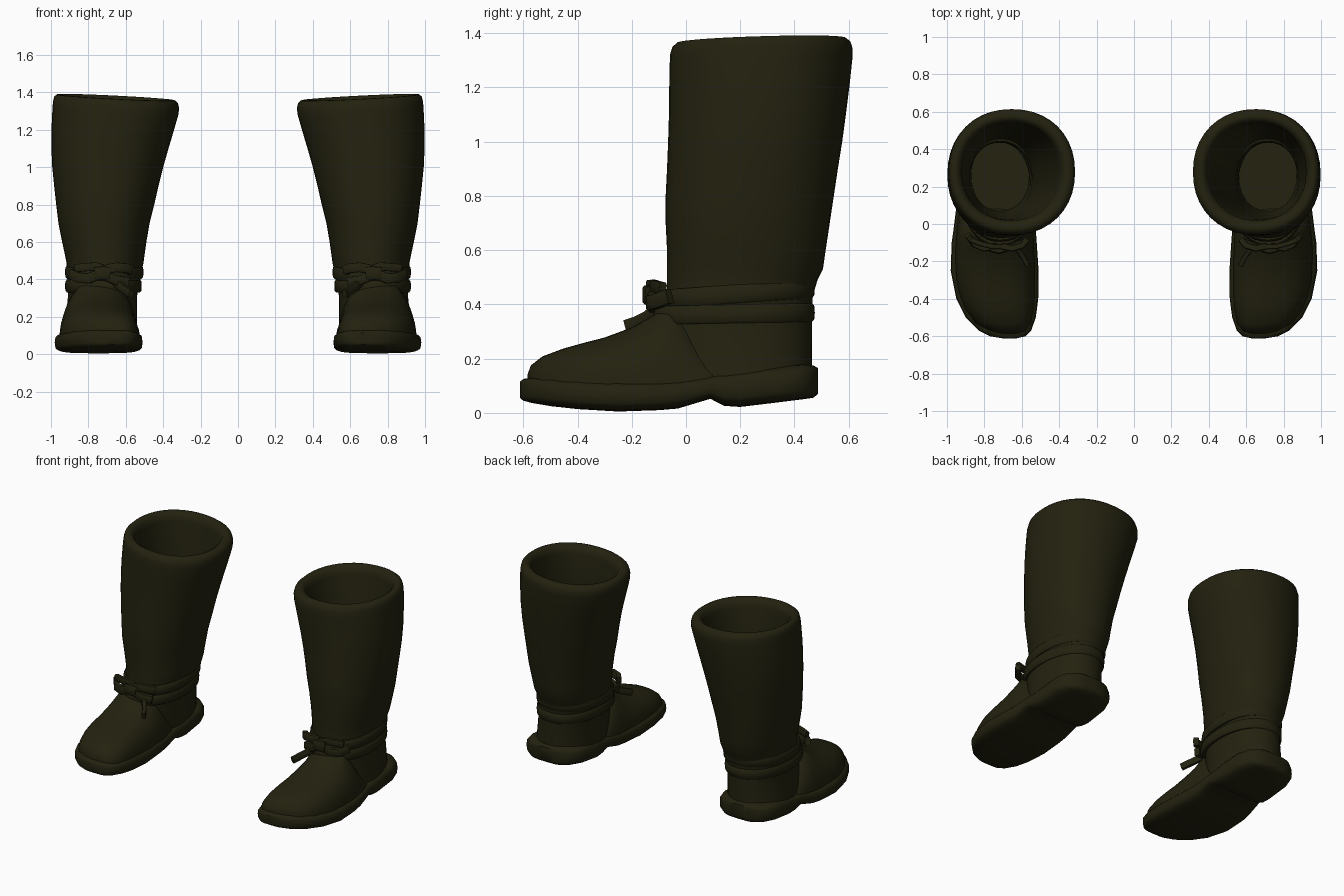
import bpy, bmesh, math
from mathutils import Vector

leather = bpy.data.materials.new("dark olive leather")
leather.diffuse_color = (0.017, 0.016, 0.005, 1)


def power(v, n):
    return math.copysign(abs(v) ** (2 / n), v)


def oval(x0, x1, y0, y1, n, count):
    """Superellipse points filling a box."""
    cx, cy, rx, ry = (x0 + x1) / 2, (y0 + y1) / 2, (x1 - x0) / 2, (y1 - y0) / 2
    angles = [2 * math.pi * i / count for i in range(count)]
    return [(cx + rx * power(math.cos(a), n), cy + ry * power(math.sin(a), n)) for a in angles]


def loft(name, rings, closed=False):
    """Skin rings of points, cap the ends, mirror to make the pair."""
    bm = bmesh.new()
    loops = [[bm.verts.new(p) for p in ring] for ring in rings]
    pairs = list(zip(loops, loops[1:]))
    if closed:
        pairs.append((loops[-1], loops[0]))
    for a, b in pairs:
        for i in range(len(a)):
            j = (i + 1) % len(a)
            bm.faces.new((a[i], a[j], b[j], b[i]))
    if not closed:
        bm.faces.new(loops[0][::-1])
        bm.faces.new(loops[-1])
    bmesh.ops.recalc_face_normals(bm, faces=bm.faces)
    mesh = bpy.data.meshes.new(name)
    bm.to_mesh(mesh)
    bm.free()
    mesh.materials.append(leather)
    ob = bpy.data.objects.new(name, mesh)
    bpy.context.collection.objects.link(ob)
    ob.select_set(True)
    bpy.context.view_layer.objects.active = ob
    bpy.ops.object.shade_smooth_by_angle(angle=math.radians(45))
    ob.select_set(False)
    ob.modifiers.new("pair", 'MIRROR').use_mirror_merge = False
    return ob


def ribbon(name, pts, width, thick, up=(0, 0, 1)):
    """Flat lace swept along a short path."""
    pts = [Vector(p) for p in pts]
    rings = []
    for i, p in enumerate(pts):
        d = (pts[min(i + 1, len(pts) - 1)] - pts[max(i - 1, 0)]).normalized()
        side = d.cross(Vector(up)).normalized()
        top = side.cross(d)
        rings.append([p + side * u + top * v for u, v in oval(-thick, thick, -width, width, 5, 12)])
    return loft(name, rings)


# shaft: outer wall upward, rolled rim, then lining down to the insole
shaft = [  # z, x0, x1, y0, y1
    (0.10, .54, .93, -.06, .465), (0.20, .54, .92, -.08, .465), (0.30, .54, .91, -.09, .465),
    (0.36, .535, .91, -.085, .465), (0.43, .52, .912, -.07, .467), (0.49, .505, .917, -.07, .485),
    (0.53, .50, .925, -.07, .505), (0.60, .49, .94, -.07, .515), (0.70, .473, .96, -.075, .53),
    (0.80, .448, .972, -.075, .545), (0.90, .425, .983, -.07, .56), (1.00, .40, .993, -.066, .576),
    (1.10, .373, .998, -.063, .59), (1.20, .345, .997, -.062, .603), (1.30, .318, .992, -.06, .614),
    (1.335, .315, .989, -.058, .614), (1.36, .322, .983, -.05, .606), (1.373, .337, .97, -.034, .59),
    (1.374, .36, .95, -.012, .568), (1.36, .382, .93, .01, .548), (1.32, .395, .92, .02, .54),
    (1.10, .43, .92, .025, .525), (0.80, .50, .905, .03, .485), (0.50, .545, .88, .04, .455),
    (0.22, .56, .87, .07, .445)]
rings = []
for z, x0, x1, y0, y1 in shaft:
    tilt = max(0, min(1, (z - 1.0) / .3))
    rings.append([(x, y, z + tilt * ((x - .65) * .05 + (y - .28) * .03))
                  for x, y in oval(x0, x1, y0, y1, 2.15, 40)])
loft("boot_shaft", rings)

# foot upper: domes along the length
upper = [  # y, x0, x1, top
    (-.585, .62, .71, .14), (-.572, .58, .77, .175), (-.53, .55, .85, .208), (-.45, .535, .905, .238),
    (-.37, .53, .935, .26), (-.30, .53, .95, .278), (-.20, .53, .955, .315), (-.12, .535, .955, .36),
    (-.06, .535, .95, .41), (0, .54, .945, .36), (.08, .545, .94, .22), (.15, .55, .92, .19)]
rings = []
for y, x0, x1, top in upper:
    n = 2.9 - 0.9 * min(1, (y + .585) / .5)
    arc = [math.pi * i / 20 for i in range(21)]
    rings.append([((x0 + x1) / 2 + (x1 - x0) / 2 * power(math.cos(a), n), y,
                   .08 + (top - .08) * power(max(0, math.sin(a)), n)) for a in arc])
loft("foot_upper", rings)

# sole with raised toe, arch and heel
sole = [  # y, x0, x1, bottom, top
    (-.612, .63, .70, .055, .115), (-.60, .58, .77, .045, .125), (-.57, .55, .83, .037, .13),
    (-.50, .525, .90, .025, .13), (-.40, .512, .95, .014, .125), (-.25, .51, .98, .005, .12),
    (-.10, .52, .975, .01, .12), (-.03, .525, .965, .016, .125), (.09, .53, .95, .052, .14),
    (.14, .53, .945, .026, .15), (.20, .525, .945, .022, .16), (.35, .53, .945, .04, .175),
    (.43, .56, .92, .05, .18), (.47, .61, .87, .056, .175), (.487, .67, .81, .07, .165)]
loft("sole", [[(x, y, z) for x, z in oval(x0, x1, zb, zt, 4, 24)] for y, x0, x1, zb, zt in sole])

# two ankle straps, the upper one rising to the back
for name, box, front, back in (("upper_strap", (.525, .905, -.075, .455), .42, .458),
                               ("lower_strap", (.535, .905, -.10, .455), .36, .37)):
    path = oval(*box, 2.2, 40)
    cx, cy = (box[0] + box[1]) / 2, (box[2] + box[3]) / 2
    rings = []
    for x, y in path:
        out = Vector((x - cx, y - cy, 0)).normalized()
        z = front + (back - front) * (y - box[2]) / (box[3] - box[2])
        rings.append([Vector((x, y, z)) + out * u + Vector((0, 0, v))
                      for u, v in oval(-.02, .02, -.035, .035, 3.5, 10)])
    loft(name, rings, closed=True)

# tied bow: knot, two loops and loose ends
ribbon("bow_knot", [(.69, -.125, .43), (.72, -.135, .435), (.76, -.125, .43)], .036, .026)
ribbon("bow_loop_inner", [(.70, -.12, .455), (.65, -.13, .465), (.60, -.115, .46), (.575, -.085, .45)], .026, .018)
ribbon("bow_loop_outer", [(.74, -.12, .43), (.80, -.13, .405), (.85, -.11, .41), (.89, -.06, .43)], .028, .018)
ribbon("bow_end_upper", [(.70, -.12, .45), (.76, -.12, .47), (.82, -.105, .465), (.87, -.085, .46)], .022, .014)
ribbon("bow_end_inner", [(.71, -.125, .42), (.65, -.12, .395), (.59, -.095, .385)], .026, .018)
ribbon("bow_tail", [(.66, -.10, .39), (.62, -.14, .355), (.59, -.18, .335), (.57, -.22, .322)], .022, .014)
